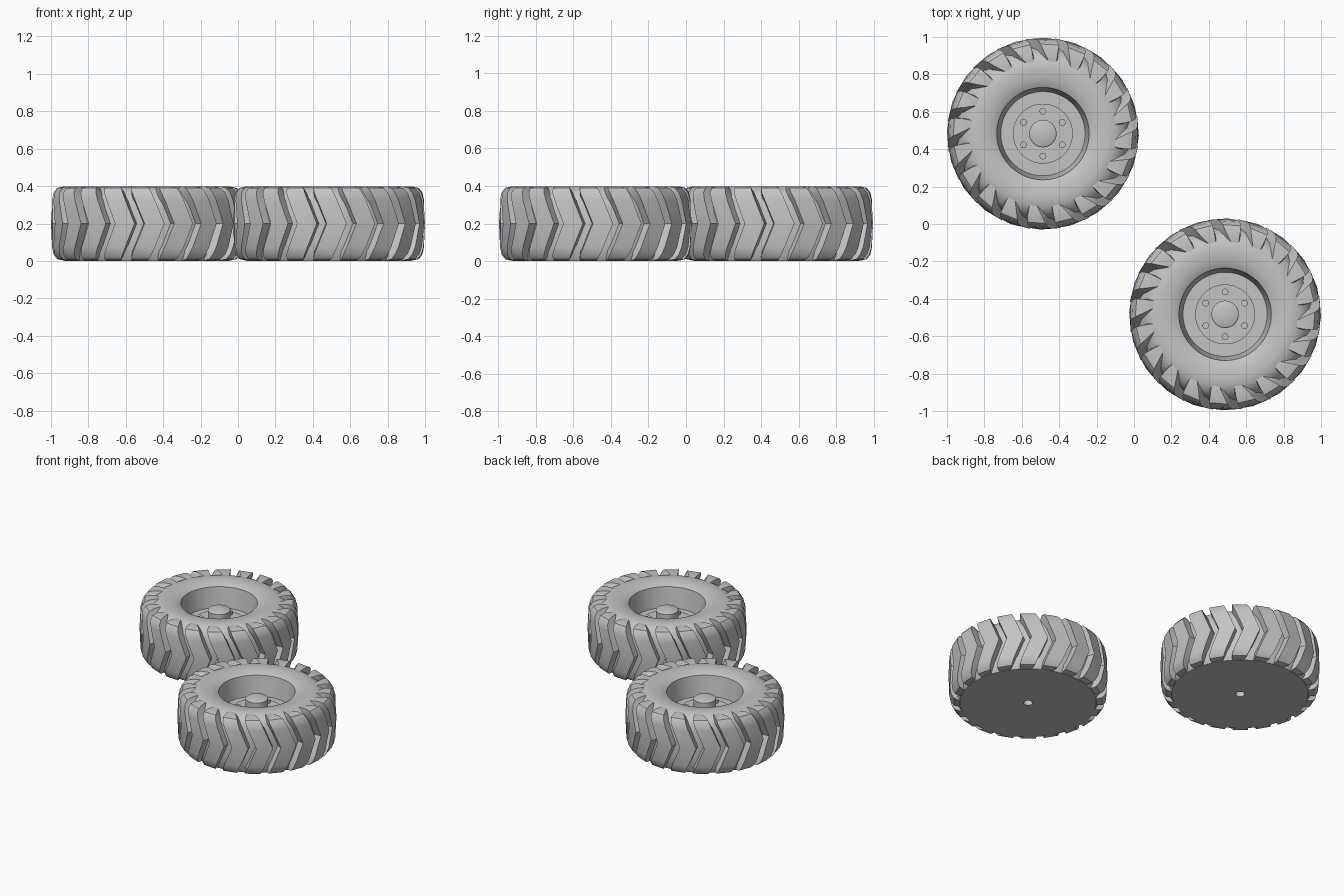
import bpy, bmesh, math

old = bpy.data.objects.get("Cube")
if old:
    bpy.data.objects.remove(old, do_unlink=True)

GREY = (0.55, 0.55, 0.55, 1)
mat = bpy.data.materials.new("plain grey")
mat.use_nodes = True
mat.diffuse_color = GREY
bsdf = mat.node_tree.nodes["Principled BSDF"]
bsdf.inputs["Base Color"].default_value = GREY
bsdf.inputs["Roughness"].default_value = 0.7

LUGS = 20
BOLTS = 6
HALF_H = 0.2


def polar(r, a, z):
    return (r * math.cos(a), r * math.sin(a), z)


def finish(name, bm, centre, angle=35):
    bmesh.ops.recalc_face_normals(bm, faces=bm.faces)
    mesh = bpy.data.meshes.new(name)
    bm.to_mesh(mesh)
    bm.free()
    mesh.materials.append(mat)
    ob = bpy.data.objects.new(name, mesh)
    ob.location = (*centre, 0)
    bpy.context.collection.objects.link(ob)
    bpy.ops.object.select_all(action="DESELECT")
    ob.select_set(True)
    bpy.context.view_layer.objects.active = ob
    bpy.ops.object.shade_smooth_by_angle(angle=math.radians(angle))
    return ob


def lathe(bm, profile, steps=80):
    """Spin an (r, z) profile round the axle."""
    verts = [bm.verts.new((r, 0, z)) for r, z in profile]
    edges = [bm.edges.new(pair) for pair in zip(verts, verts[1:])]
    bmesh.ops.spin(bm, geom=verts + edges, cent=(0, 0, 0), axis=(0, 0, 1),
                   angle=math.tau, steps=steps, use_duplicate=False)
    bmesh.ops.remove_doubles(bm, verts=bm.verts, dist=0.0005)


# Tread lug stations from crown to shoulder:
# outer r, height over middle, inner r, inner height, lag angle, half width
HALF_LUG = [
    (0.513, 0.0, 0.44, 0.0, 0.0, 0.105),
    (0.509, 0.125, 0.44, 0.11, 0.10, 0.105),
    (0.500, 0.165, 0.43, 0.13, 0.135, 0.105),
    (0.480, 0.190, 0.42, 0.15, 0.155, 0.10),
    (0.445, 0.198, 0.40, 0.16, 0.175, 0.088),
    (0.385, 0.192, 0.38, 0.17, 0.215, 0.05),
]


def add_lug(bm, angle):
    """One chevron bar, mirrored about the middle of the tread."""
    stations = [(s, 1) for s in reversed(HALF_LUG)]
    stations += [(s, -1) for s in HALF_LUG[1:]]
    rings = []
    for (ro, ho, ri, hi, lag, w), side in stations:
        a = angle + 0.08 - lag
        zo, zi = HALF_H + side * ho, HALF_H + side * hi
        corners = [(ri, -w - 0.02, zi), (ro, -w, zo), (ro, w, zo), (ri, w + 0.02, zi)]
        rings.append([bm.verts.new(polar(r, a + d, z)) for r, d, z in corners])
    for p, q in zip(rings, rings[1:]):
        for i in range(4):
            j = (i + 1) % 4
            bm.faces.new((p[i], p[j], q[j], q[i]))
    bm.faces.new(rings[0])
    bm.faces.new(rings[-1])


def wheel(label, centre):
    # Tyre carcass with a flat closed back and a blind axle hole
    bm = bmesh.new()
    lathe(bm, [(0, 0.28), (0.03, 0.28), (0.03, 0), (0.44, 0), (0.457, 0.03),
               (0.464, 0.1), (0.466, 0.2), (0.463, 0.29), (0.45, 0.34),
               (0.425, 0.373), (0.39, 0.392), (0.35, 0.398), (0.30, 0.394),
               (0.265, 0.385), (0.247, 0.375), (0.225, 0.235), (0.15, 0.235)])
    finish(label + "_tyre", bm, centre)

    # Chevron tread
    bm = bmesh.new()
    for k in range(LUGS):
        add_lug(bm, math.tau * k / LUGS)
    finish(label + "_tread", bm, centre)

    # Hub plate with raised pointed cap
    bm = bmesh.new()
    lathe(bm, [(0.16, 0.23), (0.16, 0.25), (0.073, 0.25), (0.073, 0.325),
               (0.068, 0.33), (0, 0.35)], 48)
    finish(label + "_hub", bm, centre, 25)

    # Wheel bolts
    bm = bmesh.new()
    for k in range(BOLTS):
        made = bmesh.ops.create_cone(bm, cap_ends=True, segments=16, radius1=0.018,
                                     radius2=0.018, depth=0.03)
        bmesh.ops.translate(bm, verts=made["verts"],
                            vec=polar(0.12, math.pi / 2 + math.tau * k / BOLTS, 0.255))
    finish(label + "_bolts", bm, centre)


wheel("back_right", (-0.487, 0.483))
wheel("front_left", (0.487, -0.483))
